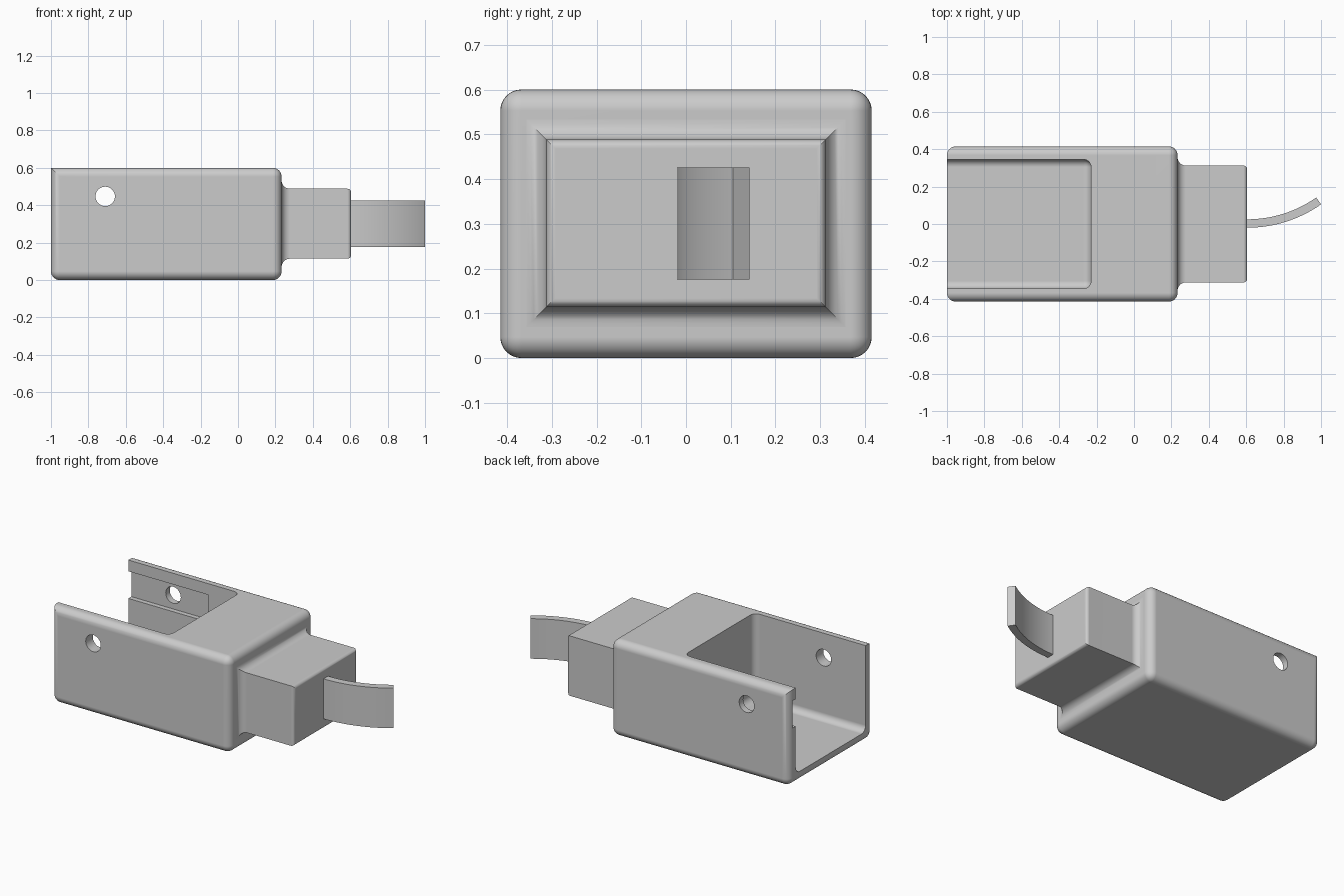
import bpy, bmesh, math
from mathutils import Matrix

default = bpy.data.objects.get("Cube")
if default:
    bpy.data.objects.remove(default, do_unlink=True)

grey = bpy.data.materials.new("plain grey")
grey.use_nodes = True
grey.diffuse_color = (0.6, 0.6, 0.6, 1)
grey.node_tree.nodes["Principled BSDF"].inputs["Base Color"].default_value = (0.6, 0.6, 0.6, 1)


def make_object(name, bm):
    bmesh.ops.recalc_face_normals(bm, faces=bm.faces)
    mesh = bpy.data.meshes.new(name)
    bm.to_mesh(mesh)
    bm.free()
    mesh.materials.append(grey)
    obj = bpy.data.objects.new(name, mesh)
    bpy.context.collection.objects.link(obj)
    return obj


def box(name, low, high, radius=0, keep_sharp=lambda edge: False):
    """Box between two corners, with rounded edges where asked."""
    bm = bmesh.new()
    bmesh.ops.create_cube(bm, size=1)
    for v in bm.verts:
        v.co = [low[i] if v.co[i] < 0 else high[i] for i in range(3)]
    if radius:
        edges = [e for e in bm.edges if not keep_sharp(e)]
        bmesh.ops.bevel(bm, geom=edges, offset=radius, segments=8,
                        profile=0.5, affect='EDGES', clamp_overlap=True)
    return make_object(name, bm)


def cut(target, cutter):
    mod = target.modifiers.new("cut", 'BOOLEAN')
    mod.operation = 'DIFFERENCE'
    mod.solver = 'EXACT'
    mod.object = cutter
    bpy.context.view_layer.objects.active = target
    bpy.ops.object.modifier_apply(modifier=mod.name)
    bpy.data.objects.remove(cutter, do_unlink=True)


def loft(name, rings):
    """Skin closed rings of equal length and cap both ends."""
    bm = bmesh.new()
    loops = [[bm.verts.new(p) for p in ring] for ring in rings]
    n = len(loops[0])
    for a, b in zip(loops, loops[1:]):
        for i in range(n):
            j = (i + 1) % n
            bm.faces.new((a[i], a[j], b[j], b[i]))
    bm.faces.new(loops[0])
    bm.faces.new(loops[-1])
    return make_object(name, bm)


def finish(obj):
    bpy.ops.object.select_all(action='DESELECT')
    obj.select_set(True)
    bpy.context.view_layer.objects.active = obj
    bpy.ops.object.shade_smooth_by_angle(angle=math.radians(30))
    mod = obj.modifiers.new("flat face normals", 'WEIGHTED_NORMAL')
    mod.keep_sharp = True


# Housing: rounded box, square only along the top of its open end
BACK = 0.233
housing = box("housing", (-1, -0.415, 0), (BACK, 0.415, 0.6), 0.047,
              lambda e: all(v.co.x < -0.9 and v.co.z > 0.5 for v in e.verts))

# Open tray, cut through the top and the end
cut(housing, box("tray_cutter", (-1.3, -0.345, 0.063), (-0.23, 0.345, 0.9), 0.04))

# Shallow slot inside one wall
cut(housing, box("slot_cutter", (-1.3, 0.3, 0.36), (-0.45, 0.375, 0.53)))

# Pin hole through both walls
bm = bmesh.new()
bmesh.ops.create_cone(bm, cap_ends=True, segments=40, radius1=0.052, radius2=0.052, depth=2,
                      matrix=Matrix.Translation((-0.71, 0, 0.447)) @ Matrix.Rotation(math.pi / 2, 4, 'X'))
cut(housing, make_object("pin_hole_cutter", bm))

# Neck: rectangle lofted along a flared base and a rounded tip
HALF_Y, HALF_Z, MID_Z, TIP = 0.312, 0.187, 0.301, 0.605
FLARE, ROUND = 0.045, 0.02
STEPS = [math.pi / 2 * i / 8 for i in range(9)]
profile = [(BACK - 0.02, FLARE)]
profile += [(BACK + FLARE * (1 - math.cos(t)), FLARE * (1 - math.sin(t))) for t in STEPS]
profile += [(TIP - ROUND + ROUND * math.sin(t), ROUND * (math.cos(t) - 1)) for t in STEPS]
CORNERS = ((-1, -1), (1, -1), (1, 1), (-1, 1))
neck = loft("neck", [[(x, sy * (HALF_Y + grow), MID_Z + sz * (HALF_Z + grow)) for sy, sz in CORNERS]
                     for x, grow in profile])

# Tail: flat strap bent along an arc
OUTER, INNER, SWEEP = 0.687, 0.642, math.radians(35.1)
CENTRE_Y = OUTER - 0.02
LOW, HIGH = 0.176, 0.426
rings = []
for i in range(17):
    a = SWEEP * i / 16
    rings.append([(TIP + r * math.sin(a), CENTRE_Y - r * math.cos(a), z)
                  for r, z in ((OUTER, LOW), (INNER, LOW), (INNER, HIGH), (OUTER, HIGH))])
tail = loft("tail_strap", rings)

for part in (housing, neck, tail):
    finish(part)
